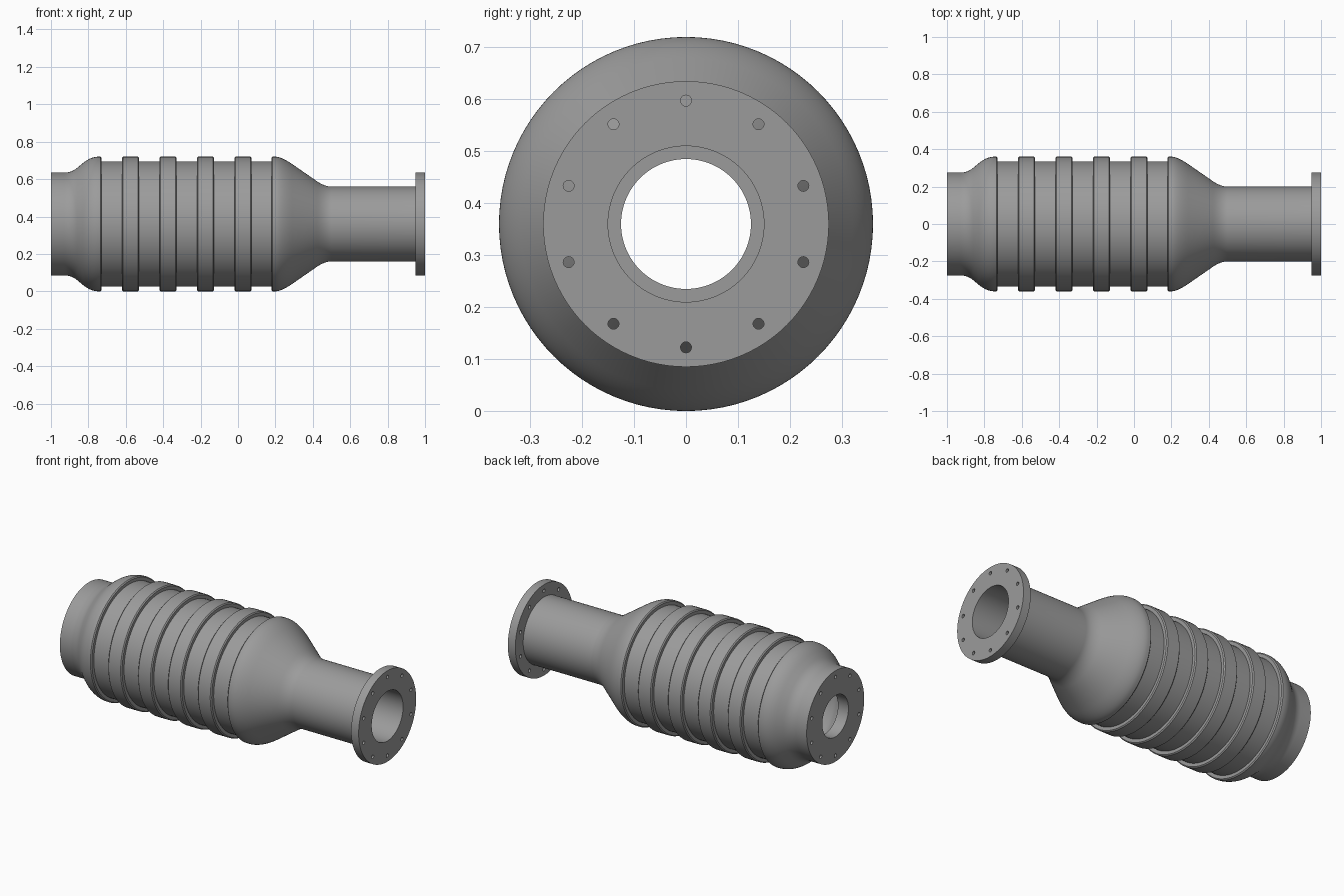
import bpy, bmesh, math
from mathutils import Matrix, Vector

if "Cube" in bpy.data.objects:
    bpy.data.objects.remove(bpy.data.objects["Cube"])

AXIS_Z = 0.36
SEG = 96

steel = bpy.data.materials.new("grey_steel")
steel.diffuse_color = (0.33, 0.33, 0.33, 1)
steel.use_nodes = True
steel.node_tree.nodes["Principled BSDF"].inputs["Base Color"].default_value = steel.diffuse_color


def bend(a, c, b, n=8):
    """Rounded transition from a to b, tangent to the corner c."""
    return [tuple((1 - t) ** 2 * p + 2 * t * (1 - t) * q + t * t * r
                  for p, q, r in zip(a, c, b)) for t in (i / n for i in range(n + 1))]


def lathe(name, profile):
    """Spin a closed (x, radius) profile about the x axis."""
    bm = bmesh.new()
    rings = []
    for i in range(SEG):
        a = 2 * math.pi * i / SEG
        rings.append([bm.verts.new((x, r * math.cos(a), AXIS_Z + r * math.sin(a)))
                      for x, r in profile])
    n = len(profile)
    for i in range(SEG):
        p, q = rings[i], rings[(i + 1) % SEG]
        for j in range(n):
            k = (j + 1) % n
            bm.faces.new((p[j], p[k], q[k], q[j]))
    bmesh.ops.recalc_face_normals(bm, faces=bm.faces)
    return add_object(name, bm)


def add_object(name, bm):
    me = bpy.data.meshes.new(name)
    bm.to_mesh(me)
    bm.free()
    ob = bpy.data.objects.new(name, me)
    bpy.context.collection.objects.link(ob)
    me.materials.append(steel)
    return ob


# Plain end and swelling shoulder
R, G, C = 0.36, 0.335, 0.006          # rib radius, groove radius, rib edge chamfer
outer = [(-1, 0.275)]
outer += bend((-0.93, 0.275), (-0.89, 0.275), (-0.86, 0.30))
outer += bend((-0.83, 0.325), (-0.788, 0.36), (-0.745, R))
outer += [(-0.73 - C, R), (-0.73, R - C), (-0.73, G)]

# Ribs around the barrel
for i in range(4):
    a = -0.62 + 0.2 * i
    b = a + 0.092
    outer += [(a, G), (a, R - C), (a + C, R), (b - C, R), (b, R - C), (b, G)]

# Tapered shoulder, pipe and flange
outer += [(0.178, G), (0.178, R - C), (0.178 + C, R)]
outer += bend((0.20, R), (0.232, R), (0.29, 0.32))
outer += bend((0.42, 0.23), (0.463, 0.20), (0.50, 0.20))
outer += [(0.95, 0.20), (0.95, 0.275), (1, 0.275)]

# Hollow inside: pipe bore, chamber and end lip
inner = [(1, 0.15)]
inner += bend((0.50, 0.15), (0.45, 0.15), (0.40, 0.182))
inner += bend((0.28, 0.265), (0.235, 0.29), (0.19, 0.29))
inner += bend((-0.745, 0.29), (-0.80, 0.29), (-0.83, 0.265))
inner += bend((-0.86, 0.245), (-0.89, 0.225), (-0.92, 0.225))
inner += [(-0.93, 0.225), (-0.93, 0.125), (-1, 0.125)]

housing = lathe("ribbed_housing", outer + inner)

# Bolt holes: through the flange, blind in the plain end
bm = bmesh.new()
for x in (0.975, -1.0):
    for i in range(10):
        a = math.pi / 2 + i * math.tau / 10
        pos = Vector((x, 0.2375 * math.cos(a), AXIS_Z + 0.2375 * math.sin(a)))
        bmesh.ops.create_cone(bm, cap_ends=True, segments=20, radius1=0.0105,
                              radius2=0.0105, depth=0.1,
                              matrix=Matrix.Translation(pos) @ Matrix.Rotation(math.pi / 2, 4, 'Y'))
cutter = add_object("bolt_hole_cutter", bm)
cutter.hide_render = True

mod = housing.modifiers.new("bolt_holes", 'BOOLEAN')
mod.operation = 'DIFFERENCE'
mod.solver = 'EXACT'
mod.object = cutter
bpy.context.view_layer.objects.active = housing
housing.select_set(True)
bpy.ops.object.modifier_apply(modifier=mod.name)
bpy.data.objects.remove(cutter)

bpy.ops.object.shade_smooth_by_angle(angle=math.radians(30))
